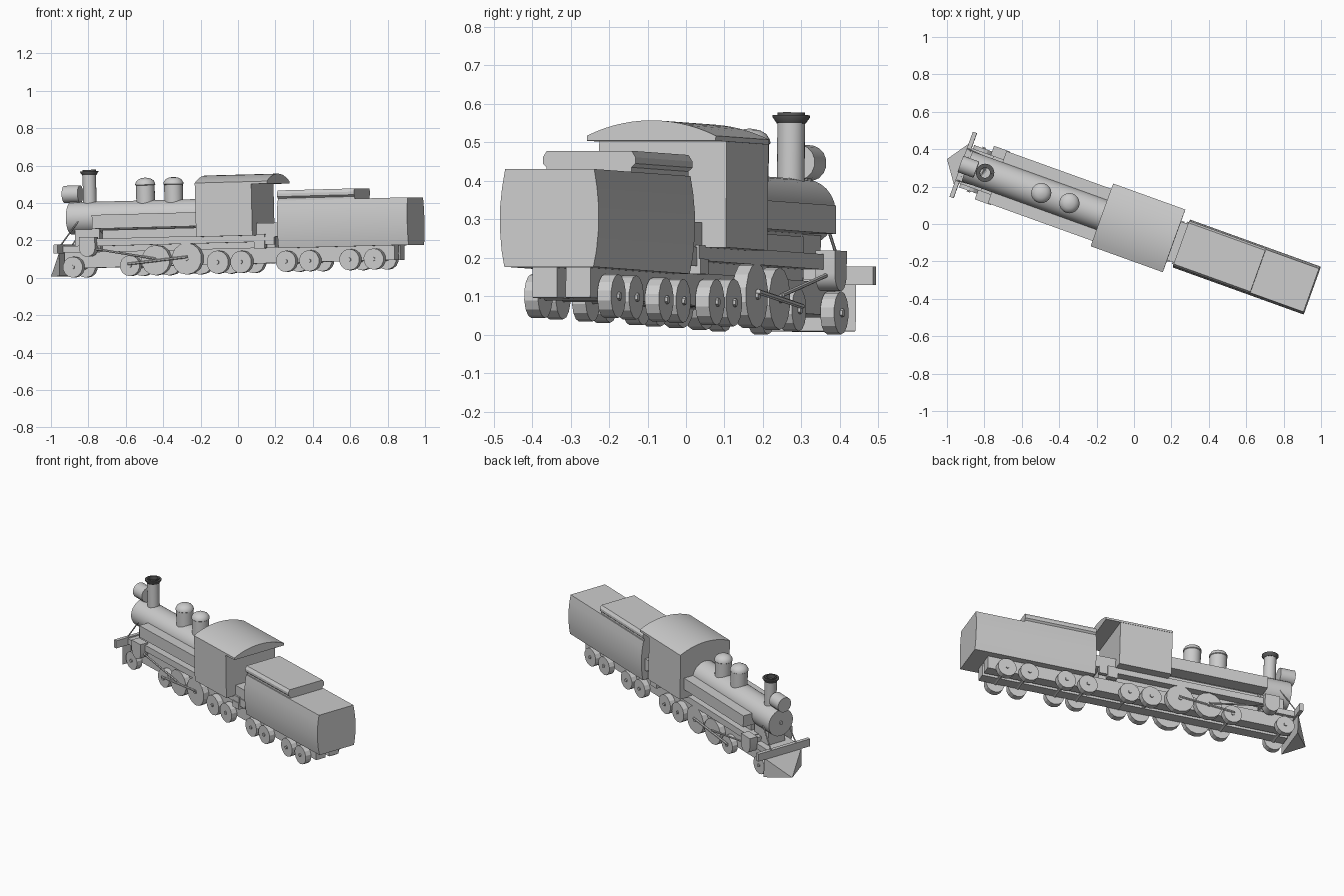
import bpy, bmesh, math
from mathutils import Matrix, Vector

cube = bpy.data.objects.get("Cube")
if cube:
    bpy.data.objects.remove(cube, do_unlink=True)


def material(name, value):
    m = bpy.data.materials.new(name)
    m.use_nodes = True
    colour = (value, value, value, 1)
    m.diffuse_color = colour
    m.node_tree.nodes["Principled BSDF"].inputs["Base Color"].default_value = colour
    return m


GREY = material("light grey", 0.6)
DARK = material("dark grey", 0.1)

# The train is modelled along x (nose at -x), then turned and pitched as a whole
PLACE = (Matrix.Translation((0, -0.013, 0.023))
         @ Matrix.Rotation(math.radians(-19.8), 4, 'Z')
         @ Matrix.Rotation(-0.025, 4, 'Y'))


def finish(name, bm, smooth=False, mat=GREY):
    bmesh.ops.recalc_face_normals(bm, faces=bm.faces)
    bm.transform(PLACE)
    me = bpy.data.meshes.new(name)
    bm.to_mesh(me)
    bm.free()
    me.materials.append(mat)
    ob = bpy.data.objects.new(name, me)
    bpy.context.collection.objects.link(ob)
    if smooth:
        bpy.ops.object.select_all(action='DESELECT')
        ob.select_set(True)
        bpy.context.view_layer.objects.active = ob
        bpy.ops.object.shade_smooth_by_angle(angle=math.radians(35))
    return ob


def prism(name, outline, axis, a, b, smooth=False):
    """Extrude an outline along x (points are y, z) or along y (points are x, z)."""
    bm = bmesh.new()

    def place(p, t):
        return (t, p[0], p[1]) if axis == 'x' else (p[0], t, p[1])
    face = bm.faces.new([bm.verts.new(place(p, a)) for p in outline])
    ext = bmesh.ops.extrude_face_region(bm, geom=[face])
    shift = Vector(place((0, 0), b - a))
    bmesh.ops.translate(bm, vec=shift, verts=[g for g in ext["geom"] if isinstance(g, bmesh.types.BMVert)])
    return finish(name, bm, smooth)


def box(name, x, y, z):
    return prism(name, [(x[0], z[0]), (x[1], z[0]), (x[1], z[1]), (x[0], z[1])], 'y', *y)


def lathe(name, profile, base, axis='z', sides=24, smooth=True, mat=GREY):
    """Spin (radius, height) points round an axis through base."""
    bm = bmesh.new()
    rings = []
    for r, h in profile:
        ring = []
        for i in range(sides):
            t = 2 * math.pi * (i + 0.5) / sides
            ring.append(bm.verts.new((r * math.cos(t), r * math.sin(t), h)))
        rings.append(ring)
    for lo, hi in zip(rings, rings[1:]):
        for i in range(sides):
            j = (i + 1) % sides
            bm.faces.new((lo[i], lo[j], hi[j], hi[i]))
    bm.faces.new(rings[0])
    bm.faces.new(rings[-1])
    turn = {'x': Matrix.Rotation(math.pi / 2, 4, 'Y'),
            'y': Matrix.Rotation(-math.pi / 2, 4, 'X'),
            'z': Matrix.Identity(4)}[axis]
    bm.transform(Matrix.Translation(base) @ turn)
    return finish(name, bm, smooth, mat)


def rod(name, a, b, r):
    a, b = Vector(a), Vector(b)
    bm = bmesh.new()
    bmesh.ops.create_cone(bm, cap_ends=True, segments=6, radius1=r, radius2=r, depth=(b - a).length)
    bm.transform(Matrix.Translation((a + b) / 2) @ (b - a).to_track_quat('Z', 'Y').to_matrix().to_4x4())
    return finish(name, bm)


def arch(half, low, high, n=14):
    """Points of a shallow arc from +half to -half."""
    rise = high - low
    radius = (half * half + rise * rise) / (2 * rise)
    top = math.asin(half / radius)
    angles = [top - 2 * top * i / n for i in range(n + 1)]
    return [(radius * math.sin(t), high - radius + radius * math.cos(t)) for t in angles]


# Boiler with its front door boss
lathe("boiler", [(0.086, -0.94), (0.086, -0.16)], (0, 0, 0.318), 'x', 28)
lathe("boiler_door", [(0.012, -0.947), (0.012, -0.939)], (0, 0, 0.318), 'x', 8)
box("smokebox_saddle", (-0.9, -0.76), (-0.06, 0.06), (0.14, 0.27))

# Chimney and dark crown
lathe("chimney", [(0.036, 0.38), (0.036, 0.55)], (-0.832, 0, 0))
lathe("chimney_crown", [(0.038, 0.547), (0.049, 0.563), (0.049, 0.568), (0.036, 0.568),
                        (0.036, 0.575), (0.027, 0.575), (0.027, 0.55)],
      (-0.832, 0, 0), mat=DARK)

# Domes
for label, x in (("front_dome", -0.515), ("rear_dome", -0.355)):
    lathe(label, [(0.05, 0.38), (0.05, 0.484), (0.054, 0.487), (0.053, 0.496),
                  (0.044, 0.511), (0.027, 0.521), (0.006, 0.525)], (x, 0, 0))

# Headlamp
lathe("headlamp", [(0.047, -0.975), (0.047, -0.885)], (0, 0, 0.447), 'x', 16)
box("headlamp_bracket", (-0.94, -0.9), (-0.02, 0.02), (0.38, 0.41))

# Cab and arched roof
box("cab", (-0.17, 0.15), (-0.176, 0.176), (0.2, 0.485))
prism("cab_roof", [(-0.178, 0.475), (0.178, 0.475)] + arch(0.178, 0.488, 0.528), 'x', -0.17, 0.24, True)
box("cab_footplate", (0.14, 0.285), (-0.11, 0.11), (0.19, 0.265))

# Running plate and twin frame beams
box("running_plate", (-0.8, 0.2), (-0.12, 0.12), (0.165, 0.205))
box("ash_pan", (-0.74, 0.24), (-0.07, 0.07), (0.12, 0.25))
box("front_deck", (-0.965, -0.8), (-0.1, 0.1), (0.135, 0.17))

# Tender body with bulging sides, and coal hopper
side = [(0.123, 0.128), (0.131, 0.17), (0.136, 0.225), (0.136, 0.285), (0.131, 0.335), (0.123, 0.382)]
prism("tender_body", side + [(-y, z) for y, z in reversed(side)], 'x', 0.278, 1.017, True)
lip = [(0.117, 0.38), (0.117, 0.394), (0.128, 0.404), (0.128, 0.42), (0.117, 0.437)]
prism("coal_hopper", lip + [(-y, z) for y, z in reversed(lip)], 'x', 0.278, 0.715)

# Buffer beam and wedge-shaped cowcatcher
box("buffer_beam", (-0.978, -0.955), (-0.185, 0.185), (0.13, 0.178))
bm = bmesh.new()
back = [bm.verts.new((-0.965, y, z)) for y, z in ((-0.135, 0.01), (0.135, 0.01), (0.135, 0.135), (-0.135, 0.135))]
tip = bm.verts.new((-1.063, 0, 0.01))
bm.faces.new(back)
for i in range(4):
    bm.faces.new((back[i], back[(i + 1) % 4], tip))
finish("cowcatcher", bm)

# Wheel positions along the train with their radii
WHEELS = [(-0.895, 0.056), (-0.571, 0.056), (-0.423, 0.081), (-0.247, 0.085), (-0.072, 0.062),
          (0.061, 0.06), (0.316, 0.057), (0.449, 0.057), (0.677, 0.057), (0.815, 0.057)]

for n, (x, r) in enumerate(WHEELS):
    rod(f"axle_{n + 1}", (x, -0.09, r), (x, 0.09, r), 0.012)

# Everything that is mirrored left and right
for label, s in (("left", 1), ("right", -1)):
    def span(a, b):
        return (s * a, s * b)

    box(label + "_frame_beam", (-0.955, 0.92), span(0.012, 0.08), (0.05, 0.135))
    box(label + "_side_tank", (-0.77, -0.16), span(0.05, 0.148), (0.258, 0.332))

    # Steam cylinder: flat top, round bottom
    curve = [(-0.8 + 0.045 * math.cos(t), 0.155 + 0.045 * math.sin(t))
             for t in [math.pi + math.pi * i / 10 for i in range(11)]]
    prism(label + "_cylinder", curve + [(-0.755, 0.215), (-0.845, 0.215)], 'y', *span(0.098, 0.152), True)
    box(label + "_cylinder_mount", (-0.83, -0.77), span(0.05, 0.1), (0.14, 0.2))

    # Wheels with hub nuts
    for n, (x, r) in enumerate(WHEELS):
        lathe(f"{label}_wheel_{n + 1}", [(r, 0.082 * s), (r, 0.12 * s)], (x, 0, r), 'y', 14, False)
        lathe(f"{label}_hub_{n + 1}", [(0.011, 0.118 * s), (0.011, 0.127 * s)], (x, 0, r), 'y', 6, False)

    # Drive rods
    rod(label + "_coupling_rod", (-0.58, s * 0.126, 0.065), (-0.24, s * 0.126, 0.095), 0.007)
    rod(label + "_piston_rod", (-0.76, s * 0.126, 0.15), (-0.423, s * 0.126, 0.09), 0.006)

    # Nose braces and cab steps
    rod(label + "_brace", (-0.86, s * 0.08, 0.315), (-0.975, s * 0.09, 0.17), 0.004)
    box(label + "_cab_step", (0.14, 0.2), span(0.09, 0.125), (0.13, 0.17))
    box(label + "_step_hanger", (0.19, 0.25), span(0.09, 0.115), (0.15, 0.2))
